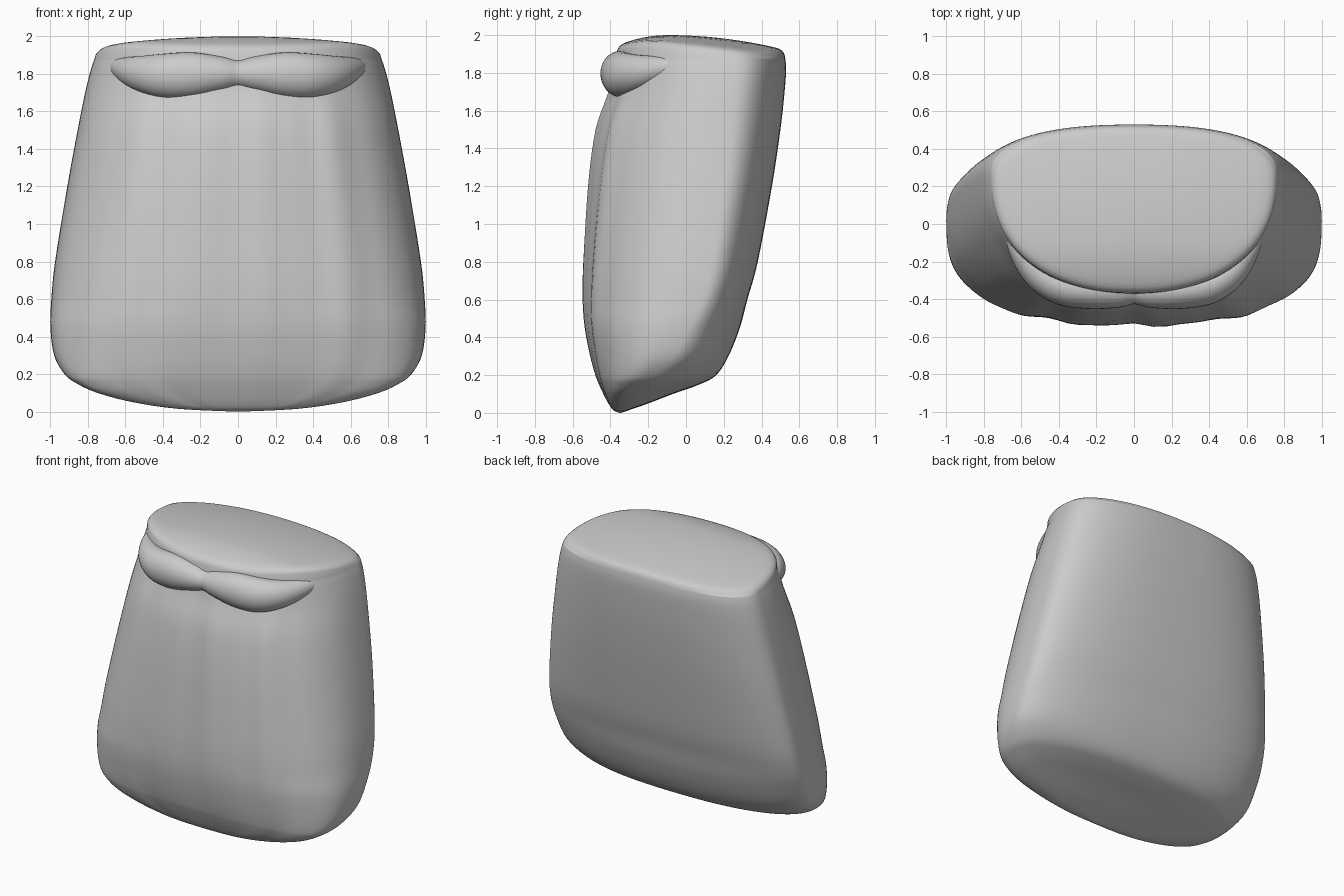
import bpy, bmesh, math

if "Cube" in bpy.data.objects:
    bpy.data.objects.remove(bpy.data.objects["Cube"])

N = 128  # points around each ring

# Horizontal slices: z, half width, front y, widest y, back y
SLICES = [
    (0.0, .02, -.352, -.35, -.345), (.015, .32, -.385, -.34, -.30), (.05, .56, -.41, -.32, -.2),
    (.1, .75, -.435, -.29, -.07), (.15, .86, -.457, -.24, .07), (.2, .925, -.475, -.18, .16),
    (.3, .98, -.50, -.08, .225), (.45, 1.0, -.525, 0, .285), (.6, .995, -.533, .08, .325),
    (.8, .975, -.53, .13, .38), (1.2, .91, -.505, .19, .455), (1.5, .855, -.465, .22, .5),
    (1.7, .815, -.405, .24, .522), (1.82, .785, -.385, .25, .53), (1.88, .765, -.37, .25, .525)]


def smooth_rows(rows, steps):
    """Catmull-Rom interpolation of tuples."""
    out = []
    for i in range(len(rows) - 1):
        p0, p1, p2 = rows[max(i - 1, 0)], rows[i], rows[i + 1]
        p3 = rows[min(i + 2, len(rows) - 1)]
        for k in range(steps):
            t = k / steps
            out.append(tuple(
                .5 * (2 * b + (c - a) * t + (2 * a - 5 * b + 4 * c - d) * t * t
                      + (3 * b - a - 3 * c + d) * t ** 3)
                for a, b, c, d in zip(p0, p1, p2, p3)))
    return out + [rows[-1]]


def spow(v, e):
    return math.copysign(abs(v) ** e, v)


def slice_ring(z, w, yf, ym, yb):
    """Rounded D-shaped slice with faint hair furrows on the front."""
    ring = []
    n_front = 2.75 - .5 * min(max((z - .5) / 1.3, 0), 1)
    fade = min(max(z / .6, 0), 1) * min(max((1.9 - z) / .4, 0), 1)
    for i in range(N):
        a = 2 * math.pi * i / N
        c, s = math.cos(a), math.sin(a)
        n = n_front if s < 0 else 2.4
        u = spow(c, 2 / n)
        v = spow(s, 2 / n)
        y = ym + v * (yb - ym if s > 0 else ym - yf)
        if s < 0:
            y += .008 * fade * (math.cos(15 * u + .6) + .5 * math.cos(27 * u) - .8) * abs(v) ** .5
        ring.append((w * u, y, z))
    return ring


def top_z(x, y):
    d = y + .1
    return 2.0 - .09 * x * x - (.2 if d > 0 else .8) * d * d


def loft(name, rings):
    bm = bmesh.new()
    rows = [[bm.verts.new(p) for p in r] for r in rings]
    for r0, r1 in zip(rows, rows[1:]):
        m = len(r0)
        for i in range(m):
            bm.faces.new((r0[i], r0[(i + 1) % m], r1[(i + 1) % m], r1[i]))
    bm.faces.new(rows[0])
    bm.faces.new(rows[-1])
    bmesh.ops.recalc_face_normals(bm, faces=bm.faces)
    me = bpy.data.meshes.new(name)
    bm.to_mesh(me)
    bm.free()
    for p in me.polygons:
        p.use_smooth = True
    ob = bpy.data.objects.new(name, me)
    bpy.context.collection.objects.link(ob)
    return ob


# Beard body, closed with a softly domed top
rings = [slice_ring(*r) for r in smooth_rows(SLICES, 5)]
rim = rings[-1]
for s, drop in ((.993, .028), (.98, .016), (.96, .007), (.93, .002), (.88, 0), (.8, 0),
                (.7, 0), (.58, 0), (.45, 0), (.3, 0), (.15, 0), (.03, 0)):
    pts = [(x * s, .1 + (y - .1) * s) for x, y, _ in rim]
    rings.append([(x, y, top_z(x, y) - drop) for x, y in pts])
loft("beard", rings)

# Moustache: tapered oval sweep, x, y, z, radius in plan, radius in height
HALF = [(0, -.345, 1.80, .082, .075), (.1, -.355, 1.80, .092, .095), (.25, -.352, 1.795, .10, .12),
        (.4, -.325, 1.79, .10, .117), (.52, -.25, 1.80, .085, .095),
        (.62, -.12, 1.825, .055, .06), (.68, 0, 1.85, .015, .015)]
path = smooth_rows([(-x, y, z, a, b) for x, y, z, a, b in HALF[:0:-1]] + HALF, 6)
rings = []
for i, (x, y, z, a, b) in enumerate(path):
    p, q = path[max(i - 1, 0)], path[min(i + 1, len(path) - 1)]
    dx, dy = q[0] - p[0], q[1] - p[1]
    l = math.hypot(dx, dy)
    nx, ny = dy / l, -dx / l
    rings.append([(x + nx * a * math.cos(t), y + ny * a * math.cos(t), z + b * math.sin(t))
                  for t in (2 * math.pi * k / 32 for k in range(32))])
loft("moustache", rings)
